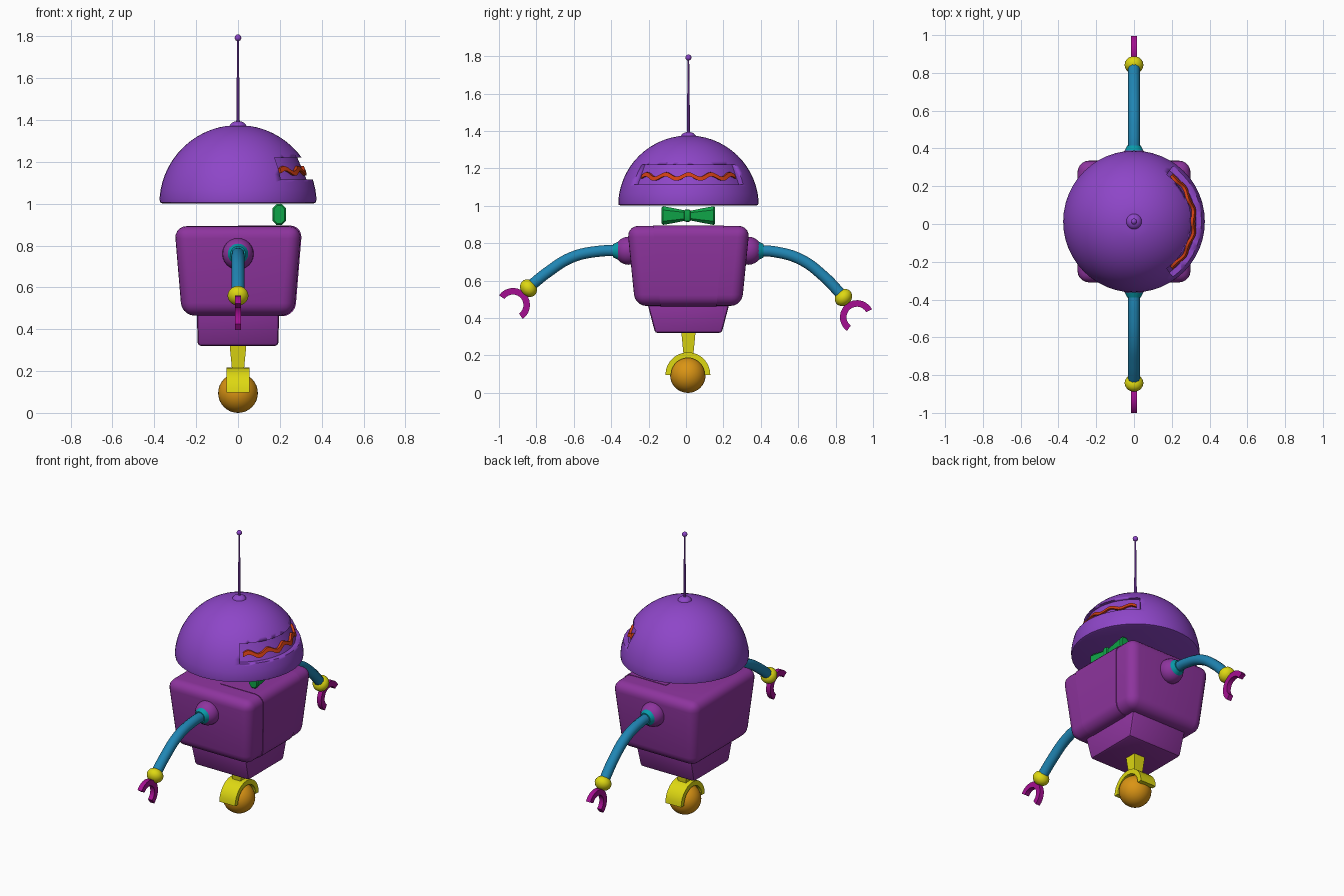
import bpy, bmesh, math
from mathutils import Vector, Matrix

if "Cube" in bpy.data.objects:
    bpy.data.objects.remove(bpy.data.objects["Cube"])

CY = 0.013  # depth centre of torso and head


def material(name, r, g, b):
    def lin(c):
        c /= 255
        return c / 12.92 if c <= 0.04045 else ((c + 0.055) / 1.055) ** 2.4
    m = bpy.data.materials.new(name)
    m.diffuse_color = (lin(r), lin(g), lin(b), 1)
    m.use_nodes = True
    m.node_tree.nodes["Principled BSDF"].inputs["Base Color"].default_value = m.diffuse_color
    return m


VIOLET = material("violet", 142, 70, 200)
PURPLE = material("purple", 142, 52, 158)
GREEN = material("green", 15, 165, 72)
YELLOW = material("yellow", 222, 216, 18)
GOLD = material("gold", 218, 148, 20)
BLUE = material("blue", 32, 134, 180)
TEAL = material("teal", 8, 155, 170)
MAGENTA = material("magenta", 165, 15, 145)
ORANGE = material("orange_red", 205, 62, 18)


def finish(name, bm, mat, angle=35):
    bmesh.ops.recalc_face_normals(bm, faces=bm.faces)
    me = bpy.data.meshes.new(name)
    bm.to_mesh(me)
    bm.free()
    ob = bpy.data.objects.new(name, me)
    bpy.context.collection.objects.link(ob)
    if mat:
        me.materials.append(mat)
    bpy.ops.object.select_all(action='DESELECT')
    ob.select_set(True)
    bpy.context.view_layer.objects.active = ob
    bpy.ops.object.shade_smooth_by_angle(angle=math.radians(angle))
    return ob


def sphere(name, mat, loc, size, axis=(0, 0, 1), seg=24):
    bm = bmesh.new()
    bmesh.ops.create_uvsphere(bm, u_segments=seg, v_segments=seg // 2, radius=1)
    rot = Vector((0, 0, 1)).rotation_difference(Vector(axis)).to_matrix().to_4x4()
    bm.transform(Matrix.Translation(loc) @ rot @ Matrix.Diagonal((*size, 1)))
    return finish(name, bm, mat)


def cone(name, mat, a, b, r1, r2, seg=20):
    a, b = Vector(a), Vector(b)
    bm = bmesh.new()
    bmesh.ops.create_cone(bm, cap_ends=True, segments=seg, radius1=r1, radius2=r2, depth=(b - a).length)
    rot = Vector((0, 0, 1)).rotation_difference(b - a).to_matrix().to_4x4()
    bm.transform(Matrix.Translation((a + b) / 2) @ rot)
    return finish(name, bm, mat)


def taper_box(name, mat, bottom, top, bevel, segs=4, only_y_edges=False):
    """bottom and top are (x0, x1, half_y, z)."""
    bm = bmesh.new()
    rings = []
    for x0, x1, hy, z in (bottom, top):
        rings.append([bm.verts.new((x, CY + y, z)) for x, y in ((x0, -hy), (x1, -hy), (x1, hy), (x0, hy))])
    lo, hi = rings
    bm.faces.new(lo)
    bm.faces.new(hi)
    for i in range(4):
        j = (i + 1) % 4
        bm.faces.new((lo[i], lo[j], hi[j], hi[i]))
    bmesh.ops.recalc_face_normals(bm, faces=bm.faces)
    if bevel:
        edges = [e for e in bm.edges if not only_y_edges
                 or (abs(e.verts[0].co.x - e.verts[1].co.x) < 1e-5 and e.verts[0].co.x > 0.1
                     and abs(e.verts[0].co.z - e.verts[1].co.z) < 1e-5)]
        bmesh.ops.bevel(bm, geom=edges, offset=bevel, segments=segs, profile=0.5, affect='EDGES')
    return finish(name, bm, mat)


def sweep(name, mat, rings, angle=35):
    """Skin a row of equal closed rings and cap both ends."""
    bm = bmesh.new()
    vs = [[bm.verts.new(p) for p in ring] for ring in rings]
    n = len(vs[0])
    for a, b in zip(vs, vs[1:]):
        for i in range(n):
            j = (i + 1) % n
            bm.faces.new((a[i], a[j], b[j], b[i]))
    bm.faces.new(vs[0])
    bm.faces.new(vs[-1])
    return finish(name, bm, mat, angle)


def arc_band(name, mat, cy, cz, r_in, r_out, half_x, a0, a1, steps):
    """Flat bent strip lying around the x axis."""
    rings = []
    for i in range(steps + 1):
        a = math.radians(a0 + (a1 - a0) * i / steps)
        rings.append([(x, cy + r * math.cos(a), cz + r * math.sin(a))
                      for x, r in ((-half_x, r_in), (half_x, r_in), (half_x, r_out), (-half_x, r_out))])
    return sweep(name, mat, rings)


# Head dome: revolved quarter circle with a soft lower rim
R, SEG = 0.376, 48
profile = [(0.362, 1.002), (0.373, 1.006)] + [
    (R * math.cos(math.radians(a)), 1.0 + R * math.sin(math.radians(a))) for a in range(4, 88, 6)]
bm = bmesh.new()
rows = [[bm.verts.new((r * math.cos(t), CY + r * math.sin(t), z))
         for t in (2 * math.pi * i / SEG for i in range(SEG))] for r, z in profile]
for a, b in zip(rows, rows[1:]):
    for i in range(SEG):
        j = (i + 1) % SEG
        bm.faces.new((a[i], a[j], b[j], b[i]))
bm.faces.new(rows[0])
bm.faces.new(rows[-1])
dome = finish("head_dome", bm, VIOLET)

# Visor recess cut into the front of the dome
Z0, Z1, SPAN = 1.115, 1.222, 55


def wall(z):
    return 0.328 - 0.045 * (z - Z0) / (Z1 - Z0)


def around(r, deg, z):
    t = math.radians(deg)
    return (r * math.cos(t), CY + r * math.sin(t), z)


rings = [[around(r, d, z) for r, z in ((wall(Z0), Z0), (0.5, Z0), (0.5, Z1), (wall(Z1), Z1))]
         for d in (-SPAN + 2 * SPAN * i / 24 for i in range(25))]
cutter = sweep("visor_cutter", VIOLET, rings)
cutter.hide_render = True
cutter.hide_viewport = True
cut = dome.modifiers.new("visor_recess", 'BOOLEAN')
cut.operation = 'DIFFERENCE'
cut.solver = 'EXACT'
cut.object = cutter

# Wavy mouth line on the recess wall
rings = []
for i in range(41):
    d = -51 + 102 * i / 40
    z = 1.157 + 0.012 * math.sin(2 * math.pi * 4.5 * i / 40)
    lo, hi = z - 0.011, z + 0.011
    rings.append([around(wall(lo) - 0.01, d, lo), around(wall(lo) + 0.014, d, lo),
                  around(wall(hi) + 0.014, d, hi), around(wall(hi) - 0.01, d, hi)])
sweep("mouth_wave", ORANGE, rings)

# Antenna
sphere("antenna_base", VIOLET, (0, CY, 1.365), (0.042, 0.042, 0.03))
cone("antenna_rod", VIOLET, (0, CY, 1.38), (0, CY, 1.79), 0.009, 0.004, 10)
sphere("antenna_tip", VIOLET, (0, CY, 1.793), (0.016, 0.016, 0.016), seg=16)

# Torso, chest panel and waist
taper_box("torso", PURPLE, (-0.268, 0.268, 0.285, 0.465), (-0.304, 0.304, 0.328, 0.893), 0.06, 5)
taper_box("chest_panel", PURPLE, (0.0, 0.272, 0.15, 0.462), (0.0, 0.308, 0.19, 0.896), 0.06, 5, True)
taper_box("waist", PURPLE, (-0.192, 0.192, 0.178, 0.32), (-0.198, 0.198, 0.225, 0.50), 0.015, 2)

# Bow tie: two flared wings and a knot
for side, label in ((-1, "left"), (1, "right")):
    rings = []
    for y, h, w in ((0.012, 0.026, 0.022), (0.07, 0.038, 0.028), (0.135, 0.05, 0.032), (0.143, 0.043, 0.026)):
        c = 0.4
        rings.append([(0.197 + w * px, CY + side * y, 0.948 + h * pz) for px, pz in (
            (1, -1 + c), (1, 1 - c), (c, 1), (-c, 1), (-1, 1 - c), (-1, -1 + c), (-c, -1), (c, -1))])
    sweep("bow_wing_" + label, GREEN, rings)
bm = bmesh.new()
bmesh.ops.create_cube(bm, size=1, matrix=Matrix.Translation((0.197, CY - 0.006, 0.948))
                      @ Matrix.Diagonal((0.066, 0.036, 0.066, 1)))
bmesh.ops.bevel(bm, geom=bm.edges[:], offset=0.01, segments=2, profile=0.5, affect='EDGES')
finish("bow_knot", bm, GREEN)

# Leg post, wheel fender and ball wheel
taper_box("leg_post", YELLOW, (-0.027, 0.027, 0.025, 0.19), (-0.04, 0.04, 0.038, 0.325), 0)
arc_band("wheel_fender", YELLOW, CY - 0.003, 0.097, 0.09, 0.12, 0.056, 0, 180, 14)
sphere("ball_wheel", GOLD, (0, CY - 0.003, 0.095), (0.095, 0.095, 0.095), seg=32)


# Arms: path points are (y, z); claw is (centre y, centre z, start angle, end angle)
def arm(label, side, path, wrist, claw):
    sphere("shoulder_" + label, PURPLE, (0, CY + side * 0.32, 0.76), (0.075, 0.075, 0.075))
    cone("shoulder_ring_" + label, TEAL, (0, CY + side * 0.37, 0.76), (0, CY + side * 0.402, 0.76), 0.052, 0.036)
    cu = bpy.data.curves.new("arm_" + label, 'CURVE')
    cu.dimensions = '3D'
    cu.bevel_depth = 0.031
    cu.bevel_resolution = 3
    cu.resolution_u = 6
    cu.use_fill_caps = True
    sp = cu.splines.new('BEZIER')
    sp.bezier_points.add(len(path) - 1)
    for bp, (y, z) in zip(sp.bezier_points, path):
        bp.co = (0, y, z)
        bp.handle_left_type = bp.handle_right_type = 'AUTO'
    cu.materials.append(BLUE)
    bpy.context.collection.objects.link(bpy.data.objects.new("arm_" + label, cu))
    d = Vector((0, path[-1][0] - path[-2][0], path[-1][1] - path[-2][1])).normalized()
    sphere("wrist_" + label, YELLOW, (0, *wrist), (0.05, 0.05, 0.042), d)
    arc_band("claw_" + label, MAGENTA, claw[0], claw[1], 0.056, 0.091, 0.015, claw[2], claw[3], 14)


arm("left", -1, [(-0.36, 0.76), (-0.46, 0.758), (-0.61, 0.725), (-0.74, 0.645), (-0.845, 0.56)],
    (-0.842, 0.56), (-0.925, 0.47, -55, 145))
arm("right", 1, [(0.385, 0.76), (0.47, 0.755), (0.61, 0.715), (0.74, 0.62), (0.835, 0.52)],
    (0.842, 0.51), (0.914, 0.405, 28, 234))
